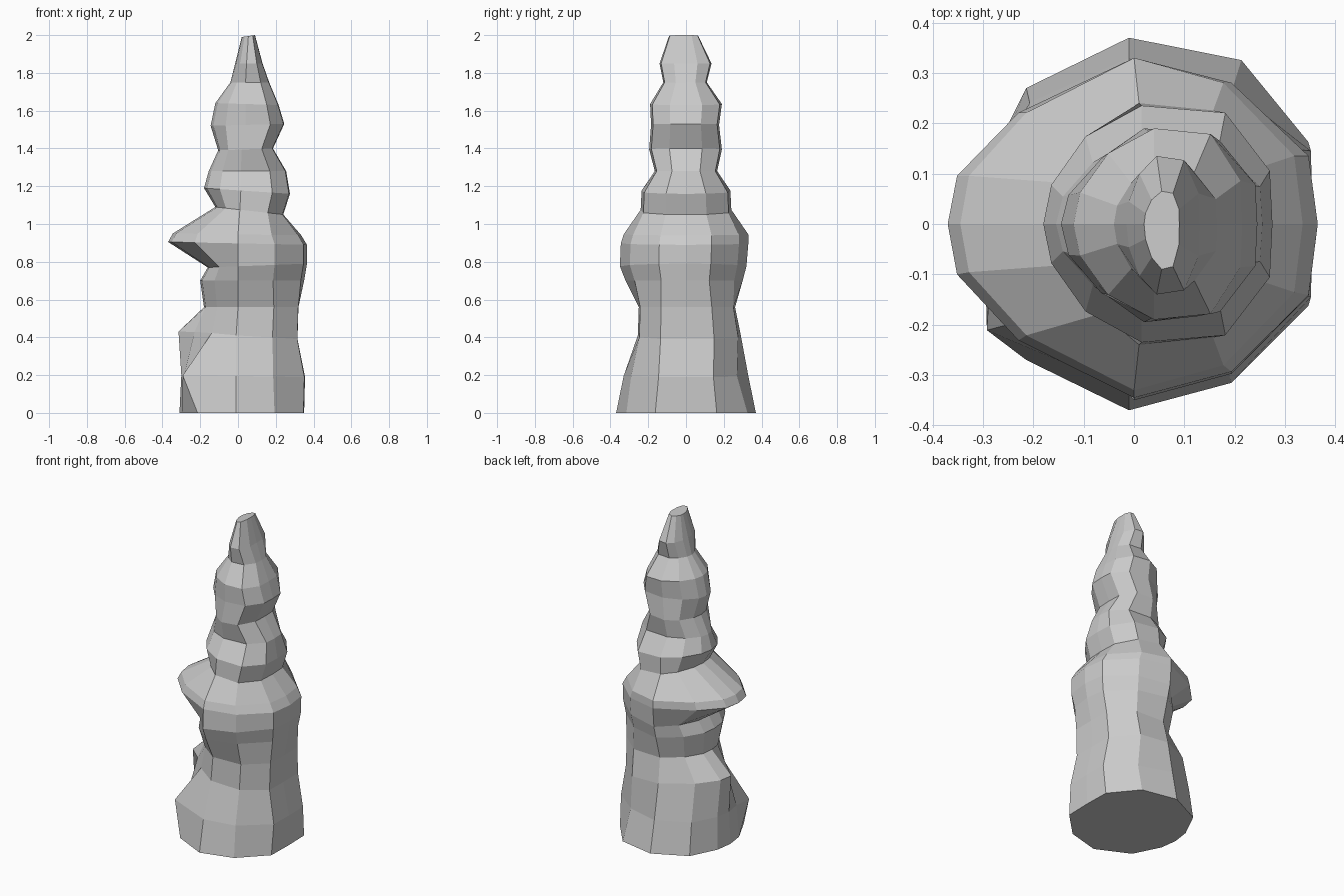
import bpy
import bmesh

# Remove the default object
default_cube = bpy.data.objects.get("Cube")
if default_cube:
    bpy.data.objects.remove(default_cube, do_unlink=True)

# Plain grey stone
stone = bpy.data.materials.new("grey_stone")
stone.use_nodes = True
stone_colour = (0.6, 0.6, 0.6, 1.0)
stone.diffuse_color = stone_colour
stone.node_tree.nodes["Principled BSDF"].inputs["Base Color"].default_value = stone_colour


def mirrored(half):
    """Close a half section, given from +x round the back to -x."""
    return half + [(x, -y) for x, y in reversed(half[1:-1])]


# Cross-sections of the three tiers
FOOT = mirrored([(1, 0), (.99, .44), (.62, .88), (0, 1), (-.68, .73), (-.95, .29), (-1, 0)])
BODY = mirrored([(1, 0), (.95, .41), (.53, .85), (0, 1), (-.62, .67), (-.95, .29), (-1, 0)])
SPIRE = mirrored([(1, 0), (.98, .45), (.64, .94), (0, 1), (-.57, .74), (-.92, .33), (-1, 0)])

# Corner positions round a section
LEFT_BACK, BACK_LEFT = 1, 2
RIGHT_FRONT, FRONT_RIGHT = 7, 8
FRONT_LEFT, LEFT_FRONT = 10, 11

# Each ring: section, height on +x, height on -x, x of the -x side, x of the ridge, x of the +x side, front y, back y
RINGS = [
    (FOOT, 0, 0, -.31, -.01, .35, -.37, .37),           # foot
    (FOOT, .19, .2, -.3, -.01, .355, -.33, .33),
    (BODY, .39, .43, -.315, -.01, .315, -.255, .29),    # bulge above the foot
    (BODY, .56, .56, -.18, 0, .32, -.25, .26),          # waist
    (BODY, .7, .7, -.2, 0, .35, -.32, .3),
    (BODY, .79, .77, -.16, 0, .365, -.35, .32),         # hollow under the lip
    (BODY, .89, .905, -.37, 0, .365, -.345, .33),       # overhanging lip
    (BODY, .94, .95, -.345, 0, .335, -.33, .33),
    (SPIRE, 1.05, 1.09, -.12, .01, .24, -.24, .24),     # first neck
    (SPIRE, 1.16, 1.19, -.18, .015, .275, -.235, .235),
    (SPIRE, 1.28, 1.28, -.155, .015, .255, -.165, .165),
    (SPIRE, 1.4, 1.39, -.105, .02, .185, -.195, .19),   # second neck
    (SPIRE, 1.53, 1.52, -.145, .04, .245, -.185, .175),
    (SPIRE, 1.63, 1.64, -.12, .04, .215, -.19, .19),
    (SPIRE, 1.75, 1.75, -.04, .04, .165, -.12, .11),    # third neck
    (SPIRE, 1.85, 1.85, -.015, .045, .13, -.14, .135),
    (SPIRE, 2, 1.99, .02, .055, .09, -.09, .065),       # blunt tip
]

# Uneven corners: ring, corner, shift in x, shift in y
DENTS = [
    (0, FRONT_LEFT, -.02, .01),
    (1, FRONT_LEFT, -.03, 0),
    (1, BACK_LEFT, -.02, -.02),
    (1, FRONT_RIGHT, -.085, .03),
    (2, FRONT_RIGHT, .06, 0),
    (2, RIGHT_FRONT, .07, 0),
]
# The waist is fuller on the +x side
for waist_ring in (2, 3):
    DENTS += [
        (waist_ring, LEFT_BACK, .015, .03),
        (waist_ring, BACK_LEFT, .02, .03),
        (waist_ring, LEFT_FRONT, .015, -.03),
        (waist_ring, FRONT_LEFT, .02, -.03),
    ]


def add_ring(bm, ring):
    """Stretch a section to the ring's four extents and tilt it."""
    section, z_right, z_left, left, ridge, right, front, back = ring
    verts = []
    for sx, sy in section:
        x = ridge + sx * (right - ridge if sx > 0 else ridge - left)
        y = sy * (back if sy > 0 else -front)
        blend = (x - left) / (right - left)
        verts.append(bm.verts.new((x, y, z_left + (z_right - z_left) * blend)))
    return verts


def build_rock():
    """Loft the rings into one closed, faceted column."""
    bm = bmesh.new()
    rings = [add_ring(bm, ring) for ring in RINGS]
    for ring, corner, dx, dy in DENTS:
        rings[ring][corner].co.x += dx
        rings[ring][corner].co.y += dy
    count = len(FOOT)
    for lower, upper in zip(rings, rings[1:]):
        for i in range(count):
            j = (i + 1) % count
            bm.faces.new((lower[i], lower[j], upper[j], upper[i]))
    # Close the foot and the tip
    bm.faces.new(list(reversed(rings[0])))
    bm.faces.new(rings[-1])
    bmesh.ops.recalc_face_normals(bm, faces=bm.faces)
    mesh = bpy.data.meshes.new("stalagmite")
    bm.to_mesh(mesh)
    bm.free()
    mesh.materials.append(stone)
    rock = bpy.data.objects.new("stalagmite", mesh)
    bpy.context.collection.objects.link(rock)


build_rock()
